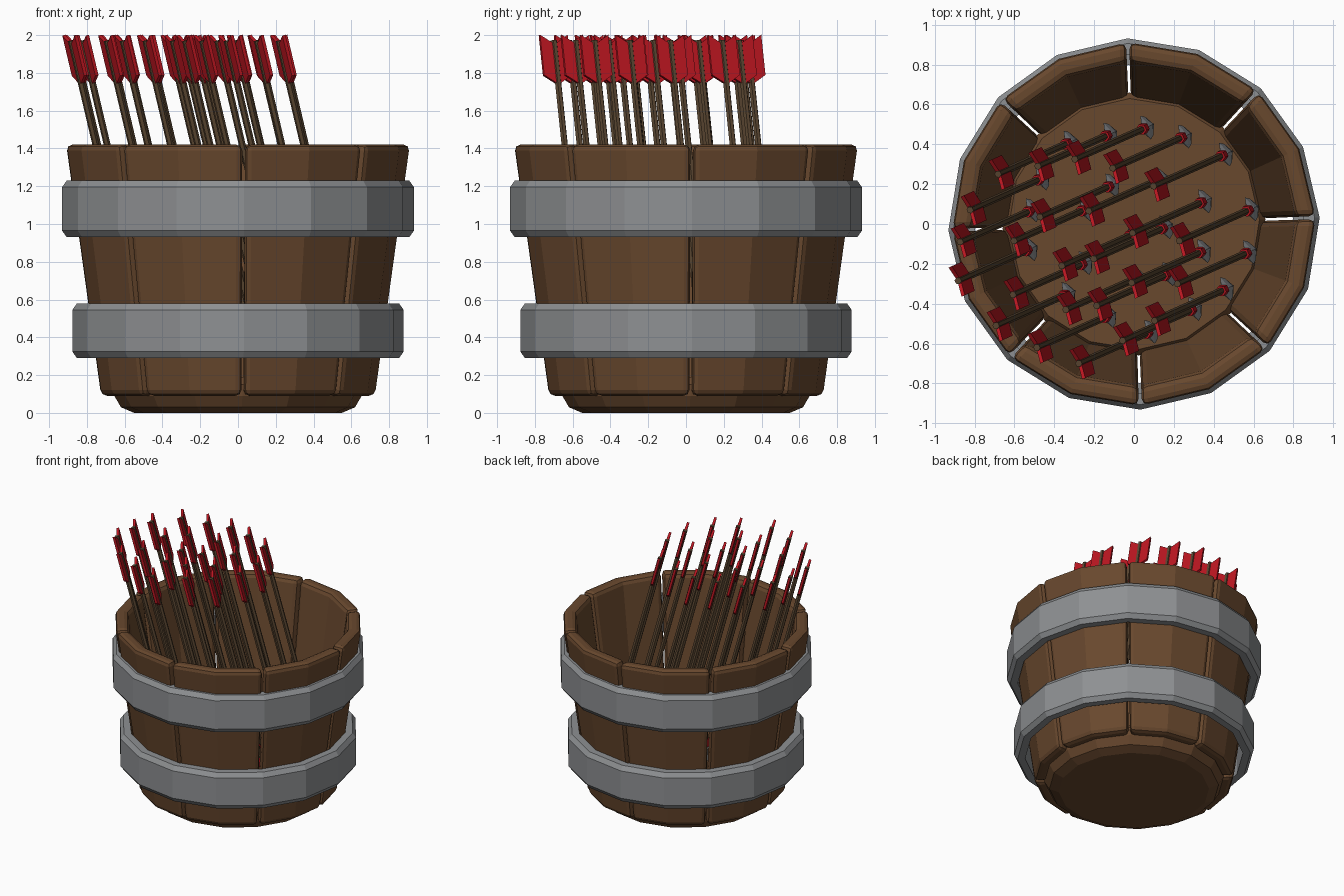
import bpy, bmesh, math
from mathutils import Vector, Matrix

if "Cube" in bpy.data.objects:
    bpy.data.objects.remove(bpy.data.objects["Cube"])

def material(name, rgb):
    m = bpy.data.materials.new(name)
    m.diffuse_color = (*rgb, 1)
    m.use_nodes = True
    m.node_tree.nodes["Principled BSDF"].inputs["Base Color"].default_value = m.diffuse_color
    return m

WOOD = material("wood", (0.14, 0.065, 0.027))
SHAFT = material("shaft_wood", (0.10, 0.06, 0.03))
RED = material("red_feather", (0.5, 0.008, 0.015))
STEEL = material("steel", (0.27, 0.28, 0.29))
OFFSET = math.radians(2)
STEP = math.tau / 16

def add(name, bm, *mats):
    bmesh.ops.recalc_face_normals(bm, faces=bm.faces[:])
    me = bpy.data.meshes.new(name)
    bm.to_mesh(me)
    bm.free()
    for m in mats:
        me.materials.append(m)
    ob = bpy.data.objects.new(name, me)
    bpy.context.collection.objects.link(ob)
    return ob

def polar(r, a, z):
    return Vector((r * math.cos(a), r * math.sin(a), z))

def loft(bm, rings, closed=False, mat=0):
    """Skin rings of points; cap the ends, or join the last ring to the first."""
    vs = [[bm.verts.new(p) for p in ring] for ring in rings]
    n = len(vs[0])
    pairs = list(zip(vs, vs[1:])) + ([(vs[-1], vs[0])] if closed else [])
    faces = [bm.faces.new((a[i], a[(i + 1) % n], b[(i + 1) % n], b[i]))
             for a, b in pairs for i in range(n)]
    if not closed:
        faces += [bm.faces.new(vs[0]), bm.faces.new(vs[-1])]
    for f in faces:
        f.material_index = mat

def lathe(name, profile, mat, closed=False):
    bm = bmesh.new()
    loft(bm, [[polar(r, OFFSET + i * STEP, z) for i in range(16)] for r, z in profile], closed)
    return add(name, bm, mat)

# Eight two-faceted staves with rounded edges
for k in range(8):
    bm = bmesh.new()
    start = OFFSET + 2 * k * STEP
    angles = [start + 0.009, start + STEP, start + 2 * STEP - 0.009]
    rings = []
    for a in angles:
        rings.append([polar(r, a, z) for r, z in
                      ((0.63, 0.09), (0.73, 0.09), (0.915, 1.42), (0.815, 1.42))])
    loft(bm, rings)
    ob = add(f"stave_{k + 1}", bm, WOOD)
    bev = ob.modifiers.new("round_edges", 'BEVEL')
    bev.width, bev.segments = 0.032, 2
    bev.limit_method, bev.angle_limit = 'ANGLE', math.radians(40)

# Floor disc
lathe("bucket_floor", [(0.55, 0), (0.62, 0.03), (0.655, 0.09), (0.66, 0.15), (0.63, 0.19)], WOOD)

# Metal hoops with chamfered edges
def hoop(name, r, z0, z1, t=0.08, c=0.025):
    lathe(name, [(r - c, z0), (r, z0 + c * 1.4), (r, z1 - c * 1.4), (r - c, z1),
                 (r - t, z1), (r - t, z0)], STEEL, True)

hoop("upper_hoop", 0.932, 0.93, 1.23)
hoop("lower_hoop", 0.878, 0.29, 0.58)

# One arrow along local z, origin at the middle of the feathers, wide along local x
bm = bmesh.new()
def tube(r, z0, z1, mat):
    loft(bm, [[polar(r, i * math.tau / 6, z) for i in range(6)] for z in (z0, z1)], mat=mat)

tube(0.018, -1.46, 0.10, 0)
tube(0.028, -1.43, -1.36, 1)
for s in (-1, 1):
    outline = ((0.01, -0.135), (0.08, -0.09), (0.08, 0.13), (0.01, 0.085))
    loft(bm, [[Vector((s * x, y, z)) for x, z in outline] for y in (-0.009, 0.009)], mat=1)
# Flat leaf-shaped head
loft(bm, [[Vector((w, 0, z)), Vector((0, t, z)), Vector((-w, 0, z)), Vector((0, -t, z))]
          for w, t, z in ((0.025, 0.02, -1.41), (0.065, 0.022, -1.46),
                          (0.05, 0.02, -1.54), (0.004, 0.004, -1.63))], mat=2)
first = add("arrow_1", bm, SHAFT, RED, STEEL)

# Feather centres of the arrows, all leaning the same way
spots = [(-.66, .26), (-.46, .30), (-.275, .335), (-.085, .29), (.12, .20),
         (-.80, .08), (-.45, .045), (-.205, .075), (-.85, -.08), (-.58, -.075),
         (.015, -.035), (.25, -.075), (-.86, -.275), (-.585, -.345), (-.34, -.20),
         (-.18, -.165), (.01, -.285), (.24, -.29), (-.67, -.50), (-.465, -.61),
         (-.255, -.69), (-.165, -.40), (-.035, -.575), (.125, -.475), (-.32, -.42)]
axis = Vector((-0.236, -0.105, 1)).normalized()
wide = axis.cross(Vector((0, 0, 1))).normalized()
thick = axis.cross(wide)
turn = Matrix((wide, thick, axis)).transposed().to_4x4()
for i, (x, y) in enumerate(spots):
    ob = first
    if i:
        ob = bpy.data.objects.new(f"arrow_{i + 1}", first.data)
        bpy.context.collection.objects.link(ob)
    ob.matrix_world = Matrix.Translation((x, y, 1.874)) @ turn
